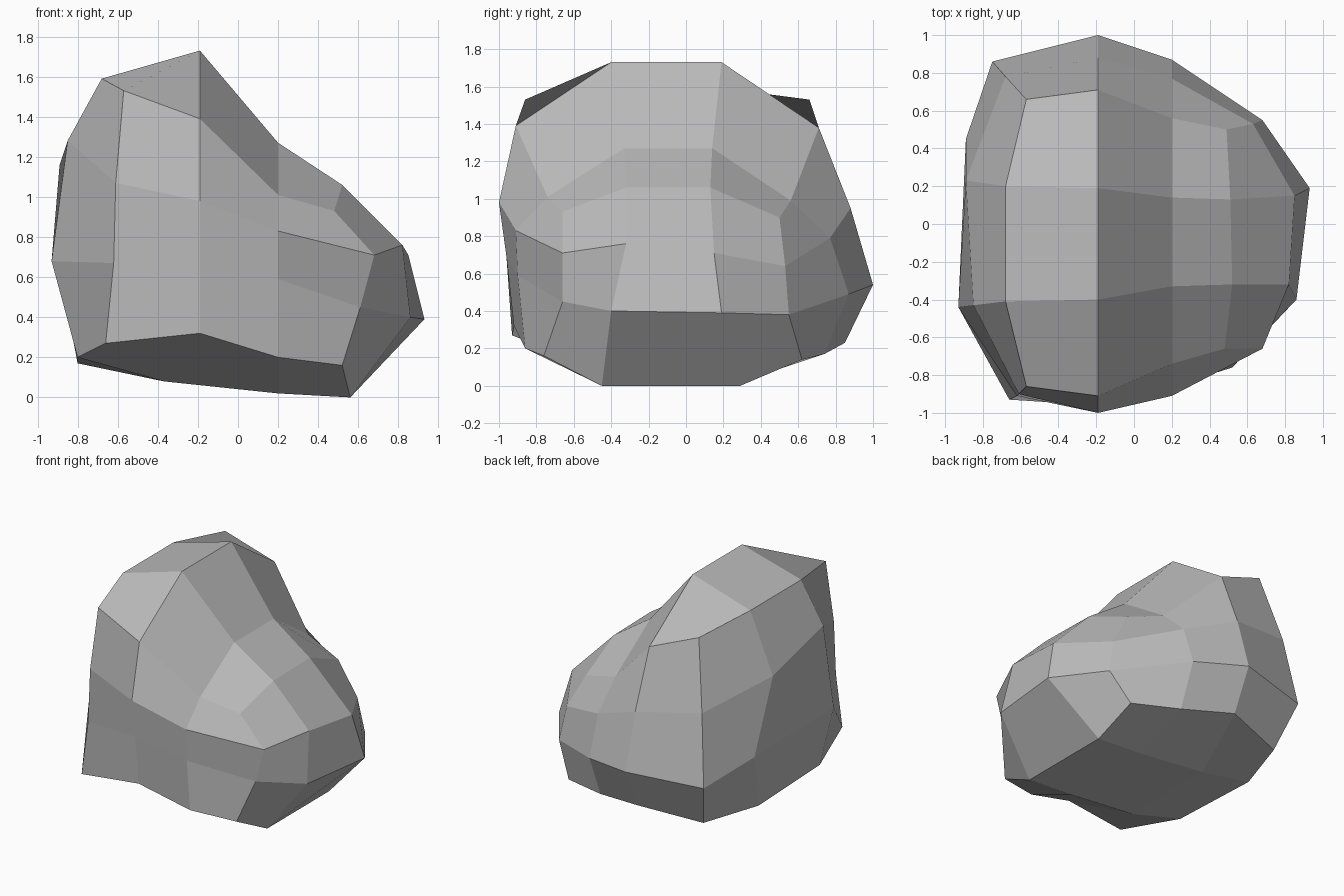
import bpy
import bmesh

default_cube = bpy.data.objects.get("Cube")
if default_cube:
    bpy.data.objects.remove(default_cube, do_unlink=True)


def make_material(name, colour):
    material = bpy.data.materials.new(name)
    material.use_nodes = True
    material.diffuse_color = colour
    shader = material.node_tree.nodes["Principled BSDF"]
    shader.inputs["Base Color"].default_value = colour
    shader.inputs["Roughness"].default_value = 0.9
    return material


# The boulder is a rounded block of three by three panels per side.
# Corners are addressed as (column, row, level): left-right, front-back, up.
SIDE = 3
corners = {}


def upright(column, row, profile):
    """Place one upright edge line of the block, from the ground upwards."""
    for level, point in enumerate(profile):
        corners[column, row, level] = point


def cross_section(column, x, foot_x, front, back, top, bottom):
    """Place an inner slice: outlines are (y, z) points at nearly constant x."""
    upright(column, 0, [(x, y, z) for y, z in front])
    upright(column, SIDE, [(x, y, z) for y, z in back])
    for row in (1, 2):
        y, z = top[row - 1]
        corners[column, row, SIDE] = (x, y, z)
        y, z = bottom[row - 1]
        corners[column, row, 0] = (foot_x, y, z)


# Tall end of the boulder, front to back
upright(0, 0, [(-.66, -.93, .27), (-.62, -.91, .67), (-.61, -.9, 1.07), (-.57, -.86, 1.53)])
upright(0, 1, [(-.8, -.46, .2), (-.93, -.44, .68), (-.85, -.43, 1.28), (-.68, -.41, 1.59)])
upright(0, 2, [(-.8, .27, .17), (-.89, .45, .63), (-.89, .23, 1.16), (-.68, .2, 1.59)])
upright(0, 3, [(-.65, .72, .17), (-.75, .86, .51), (-.68, .78, 1.03), (-.57, .66, 1.53)])

# Slice through the peak
cross_section(
    1, -.19, -.37,
    front=[(-.92, .32), (-.96, .69), (-1, .98), (-.91, 1.39)],
    back=[(.85, .23), (1, .54), (.88, .95), (.71, 1.38)],
    top=[(-.4, 1.73), (.19, 1.73)],
    bottom=[(-.46, .08), (.29, .08)])

# Slice through the shoulder below the peak
cross_section(
    2, .2, .2,
    front=[(-.86, .2), (-.9, .59), (-.91, .83), (-.74, 1.01)],
    back=[(.74, .17), (.87, .49), (.77, .79), (.56, .99)],
    top=[(-.33, 1.27), (.14, 1.27)],
    bottom=[(-.45, .02), (.29, .02)])

# Low end of the boulder, front to back
upright(3, 0, [(.52, -.76, .16), (.61, -.66, .45), (.68, -.66, .71), (.48, -.66, .93)])
upright(3, 1, [(.56, -.45, 0), (.86, -.4, .4), (.82, -.32, .76), (.52, -.32, 1.06)])
upright(3, 2, [(.56, .29, 0), (.93, .19, .39), (.85, .15, .71), (.51, .13, 1.06)])
upright(3, 3, [(.55, .62, .14), (.68, .55, .38), (.63, .53, .64), (.49, .5, .9)])

# Skin the six sides of the block with panels
bm = bmesh.new()
verts = {key: bm.verts.new(point) for key, point in corners.items()}
for axis in range(3):
    for end in (0, SIDE):
        for u in range(SIDE):
            for v in range(SIDE):
                panel = []
                for a, b in ((u, v), (u + 1, v), (u + 1, v + 1), (u, v + 1)):
                    key = [a, b]
                    key.insert(axis, end)
                    panel.append(verts[tuple(key)])
                bm.faces.new(panel)
bmesh.ops.recalc_face_normals(bm, faces=bm.faces)

mesh = bpy.data.meshes.new("boulder")
bm.to_mesh(mesh)
bm.free()
mesh.materials.append(make_material("stone_grey", (0.5, 0.5, 0.5, 1)))
boulder = bpy.data.objects.new("boulder", mesh)
bpy.context.collection.objects.link(boulder)
